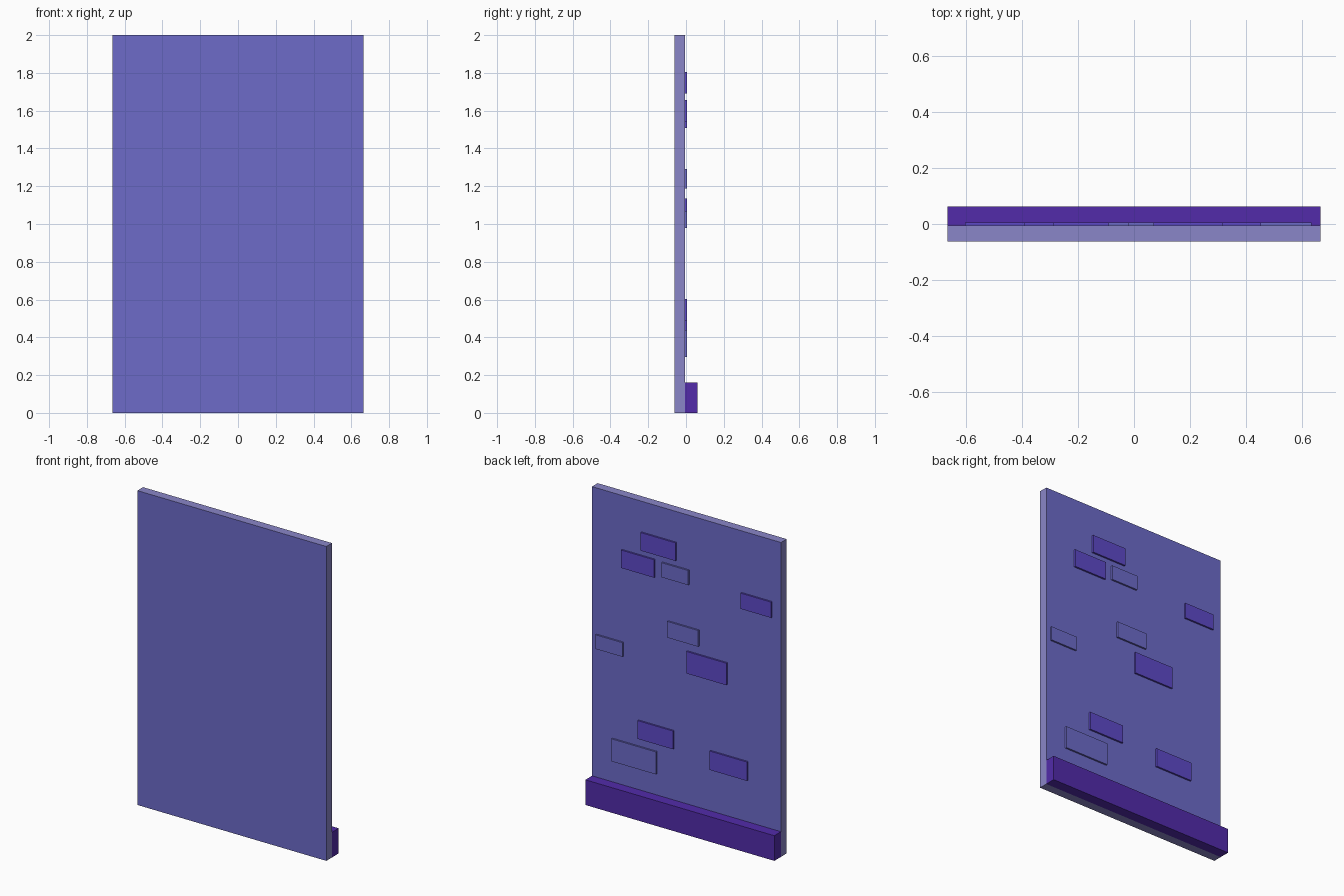
import bpy, bmesh

if "Cube" in bpy.data.objects:
    bpy.data.objects.remove(bpy.data.objects["Cube"])


def material(name, rgb):
    """Flat colour from 0-255 display values, stored as linear."""
    def lin(c):
        c /= 255
        return c / 12.92 if c <= 0.04045 else ((c + 0.055) / 1.055) ** 2.4
    m = bpy.data.materials.new(name)
    m.diffuse_color = (*map(lin, rgb), 1)
    m.use_nodes = True
    m.node_tree.nodes["Principled BSDF"].inputs["Base Color"].default_value = m.diffuse_color
    return m


def box(name, x, y, z, *mats):
    """Box from (min, max) ranges; a second material colours the rim faces."""
    bm = bmesh.new()
    bmesh.ops.create_cube(bm, size=1)
    for v in bm.verts:
        v.co = [r[0] if c < 0 else r[1] for c, r in zip(v.co, (x, y, z))]
    bm.normal_update()
    if len(mats) > 1:
        for f in bm.faces:
            f.material_index = int(abs(f.normal.y) < 0.5)
    mesh = bpy.data.meshes.new(name)
    bm.to_mesh(mesh)
    bm.free()
    for m in mats:
        mesh.materials.append(m)
    ob = bpy.data.objects.new(name, mesh)
    bpy.context.collection.objects.link(ob)
    return ob


wall_blue = material("wall periwinkle", (109, 107, 201))
rim_blue = material("wall edge lavender", (138, 134, 200))
brick_violet = material("brick violet", (94, 73, 200))
skirting_purple = material("skirting purple", (82, 43, 170))

HALF, BACK, DEPTH = 0.665, -0.005, 0.062

# Wall panel and skirting board along its back
box("wall_panel", (-HALF, HALF), (-DEPTH, BACK), (0, 2), wall_blue, rim_blue)
box("skirting_board", (-HALF, HALF), (BACK, DEPTH), (0, 0.16), skirting_purple)

# Raised bricks on the back: x range, z range, colour
bricks = [
    ((0.07, 0.315), (1.69, 1.805), brick_violet),
    ((0.22, 0.453), (1.543, 1.657), brick_violet),
    ((-0.02, 0.17), (1.56, 1.653), wall_blue),
    ((-0.603, -0.388), (1.508, 1.608), brick_violet),
    ((-0.09, 0.128), (1.187, 1.29), wall_blue),
    ((0.443, 0.633), (0.98, 1.07), wall_blue),
    ((-0.288, -0.007), (0.995, 1.135), brick_violet),
    ((0.088, 0.338), (0.487, 0.603), brick_violet),
    ((0.208, 0.521), (0.295, 0.438), wall_blue),
    ((-0.433, -0.169), (0.425, 0.545), brick_violet),
]
for i, (x, z, mat) in enumerate(bricks, 1):
    box(f"brick_{i}", x, (BACK - 0.005, 0.006), z, mat)
